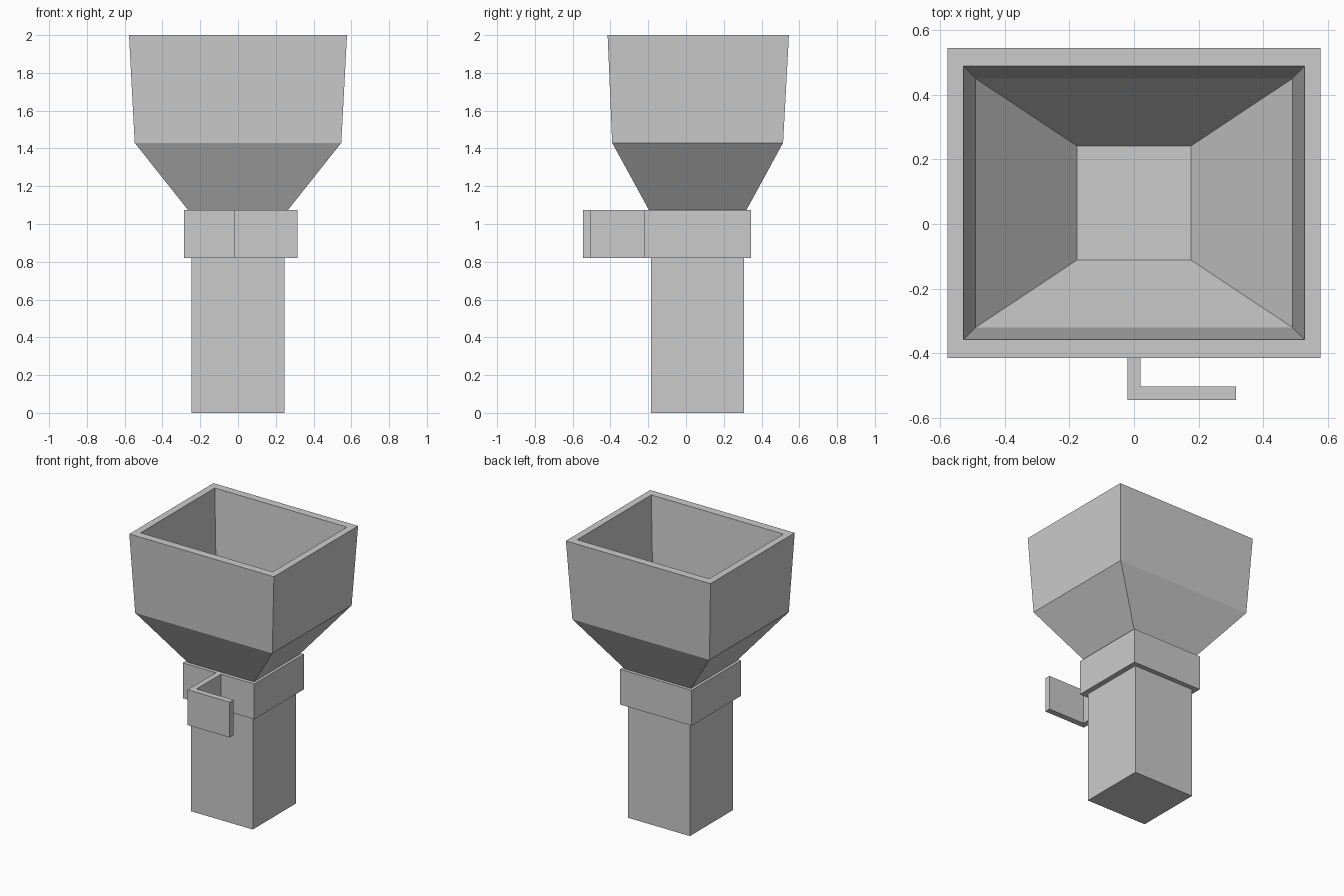
import bpy, bmesh

if "Cube" in bpy.data.objects:
    bpy.data.objects.remove(bpy.data.objects["Cube"])


def finish(name, bm):
    bmesh.ops.recalc_face_normals(bm, faces=bm.faces)
    me = bpy.data.meshes.new(name)
    bm.to_mesh(me)
    bm.free()
    ob = bpy.data.objects.new(name, me)
    bpy.context.collection.objects.link(ob)
    return ob


def loft(name, rings, closed=False):
    """Skin rectangular rings (half_x, y_min, y_max, z); cap the ends or close the loop."""
    bm = bmesh.new()
    loops = [[bm.verts.new(p) for p in ((-x, y0, z), (x, y0, z), (x, y1, z), (-x, y1, z))]
             for x, y0, y1, z in rings]
    pairs = list(zip(loops, loops[1:]))
    if closed:
        pairs.append((loops[-1], loops[0]))
    else:
        bm.faces.new(loops[0])
        bm.faces.new(loops[-1])
    for a, b in pairs:
        for i in range(4):
            j = (i + 1) % 4
            bm.faces.new((a[i], a[j], b[j], b[i]))
    return finish(name, bm)


def extrude(name, outline, z0, z1):
    """Extrude a plan outline vertically."""
    bm = bmesh.new()
    face = bm.faces.new([bm.verts.new((x, y, z0)) for x, y in outline])
    new = bmesh.ops.extrude_face_region(bm, geom=[face], use_keep_orig=True)["geom"]
    top = [v for v in new if isinstance(v, bmesh.types.BMVert)]
    bmesh.ops.translate(bm, verts=top, vec=(0, 0, z1 - z0))
    return finish(name, bm)


# Post flaring into the open hopper: up the outside, over the rim, down the inside
loft("post_and_hopper", [
    (0.247, -0.184, 0.308, 0.0),
    (0.247, -0.184, 0.308, 1.052),
    (0.547, -0.391, 0.514, 1.43),
    (0.577, -0.415, 0.545, 2.0),
    (0.527, -0.357, 0.488, 2.0),
    (0.49, -0.32, 0.45, 1.43),
    (0.177, -0.112, 0.242, 1.08),
])

# Collar ring around the top of the post
loft("collar", [
    (0.285, -0.222, 0.343, 0.82),
    (0.285, -0.222, 0.343, 1.075),
    (0.246, -0.183, 0.307, 1.075),
    (0.246, -0.183, 0.307, 0.82),
], closed=True)

# L-shaped hook standing out from the front of the collar
extrude("hook", [(-0.02, -0.222), (-0.02, -0.545), (0.315, -0.545),
                 (0.315, -0.502), (0.02, -0.502), (0.02, -0.222)], 0.82, 1.075)
